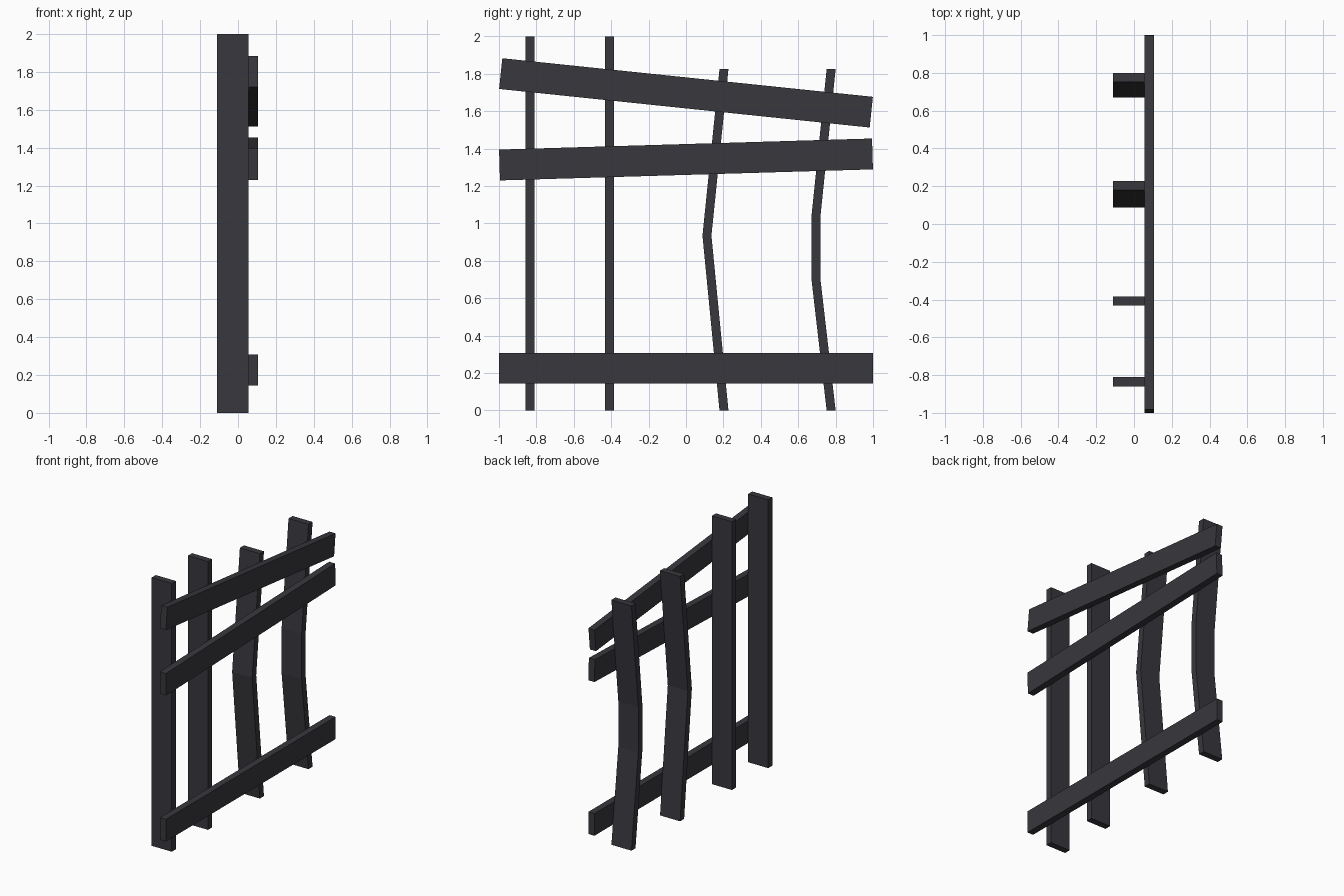
import bpy, bmesh, math
from mathutils import Matrix

if "Cube" in bpy.data.objects:
    bpy.data.objects.remove(bpy.data.objects["Cube"])

wood = bpy.data.materials.new("dark charcoal wood")
wood.diffuse_color = (0.040, 0.038, 0.046, 1)
wood.use_nodes = True
wood.node_tree.nodes["Principled BSDF"].inputs["Base Color"].default_value = wood.diffuse_color


def finish(name, bm):
    bmesh.ops.recalc_face_normals(bm, faces=bm.faces)
    mesh = bpy.data.meshes.new(name)
    bm.to_mesh(mesh)
    bm.free()
    mesh.materials.append(wood)
    obj = bpy.data.objects.new(name, mesh)
    bpy.context.collection.objects.link(obj)


def post(name, path, x0=-0.11, x1=0.055, half=0.024):
    """Plank swept upward through (y, z) centre points, cut level at each."""
    bm = bmesh.new()
    rings = [[bm.verts.new((x, y + dy, z)) for x, dy in
              ((x0, -half), (x1, -half), (x1, half), (x0, half))]
             for y, z in path]
    for a, b in zip(rings, rings[1:]):
        for i in range(4):
            j = (i + 1) % 4
            bm.faces.new((a[i], a[j], b[j], b[i]))
    bm.faces.new(rings[0])
    bm.faces.new(rings[-1])
    finish(name, bm)


def rail(name, z, length, angle):
    """Flat board across the outside of the posts, tilted about x."""
    bm = bmesh.new()
    mat = (Matrix.Translation((0.08, 0, z))
           @ Matrix.Rotation(math.radians(angle), 4, 'X')
           @ Matrix.Diagonal((0.05, length, 0.165, 1)))
    bmesh.ops.create_cube(bm, size=1, matrix=mat)
    finish(name, bm)


# Two straight posts and two warped, shorter ones
post("straight_post_outer", [(-0.835, 0), (-0.835, 2)])
post("straight_post_inner", [(-0.408, 0), (-0.408, 2)])
post("bent_post_inner", [(0.203, 0), (0.112, 0.935), (0.203, 1.825)])
post("bent_post_outer", [(0.776, 0), (0.695, 0.70), (0.695, 1.04), (0.776, 1.825)])

# Three cross rails
rail("bottom_rail", 0.226, 2.0, 0)
rail("middle_rail", 1.342, 1.995, 1.7)
rail("top_rail", 1.698, 1.992, -5.94)
